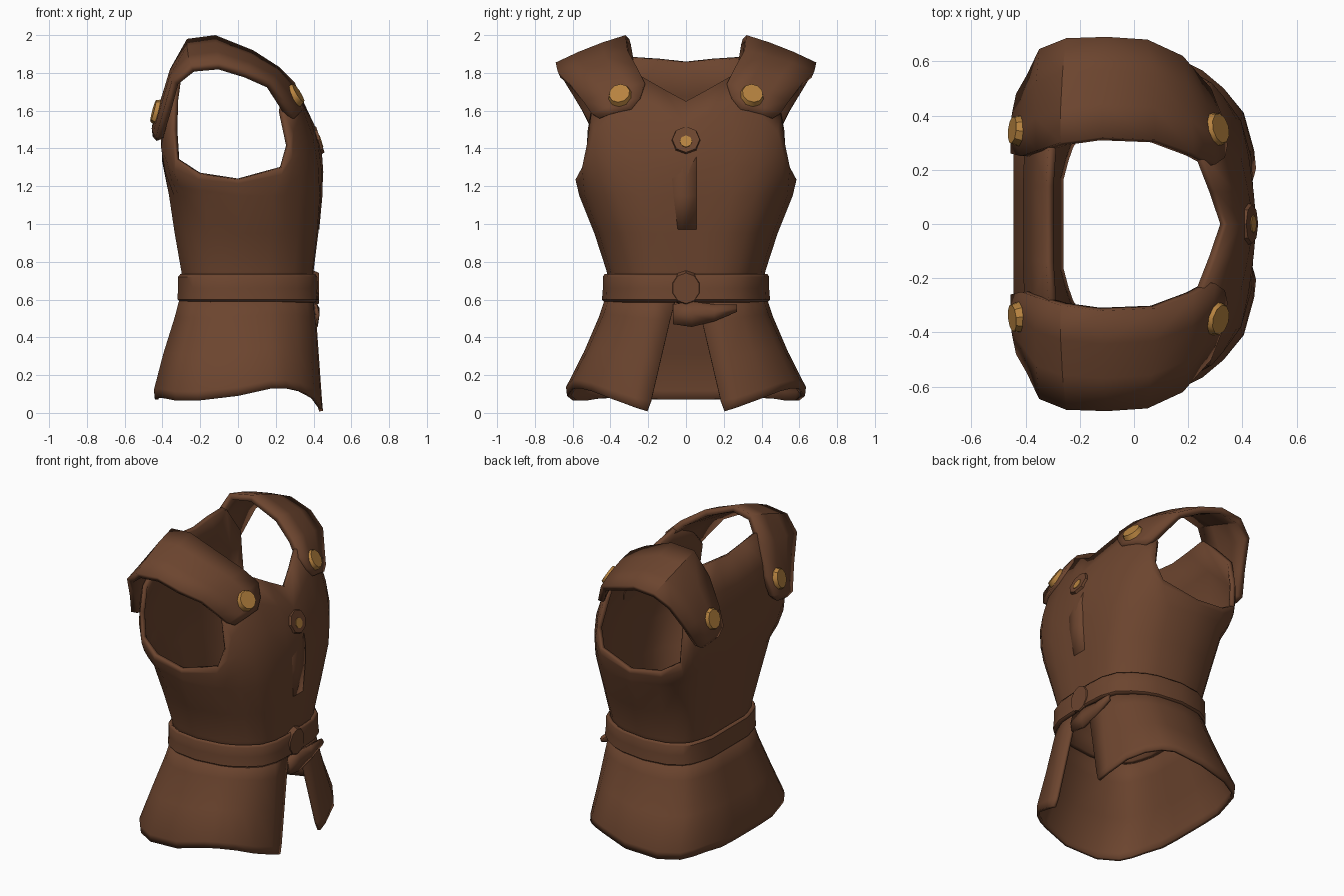
import bpy, bmesh, math
from mathutils import Vector

if "Cube" in bpy.data.objects:
    bpy.data.objects.remove(bpy.data.objects["Cube"])

def material(name, rgb):
    m = bpy.data.materials.new(name)
    m.diffuse_color = (*rgb, 1)
    m.use_nodes = True
    m.node_tree.nodes["Principled BSDF"].inputs["Base Color"].default_value = m.diffuse_color
    return m

LEATHER = material("brown leather", (0.15, 0.059, 0.028))
BRASS = material("brass", (0.47, 0.225, 0.05))

def finish(name, bm, mat, thick=0, mirror=True, merge=True, angle=35):
    me = bpy.data.meshes.new(name)
    bm.to_mesh(me)
    bm.free()
    ob = bpy.data.objects.new(name, me)
    bpy.context.collection.objects.link(ob)
    me.materials.append(mat)
    if mirror:
        m = ob.modifiers.new("mirror", 'MIRROR')
        m.use_axis = (False, True, False)
        m.use_mirror_merge = merge
    if thick:
        s = ob.modifiers.new("thickness", 'SOLIDIFY')
        s.thickness = thick
        s.offset = -1
    bpy.ops.object.select_all(action='DESELECT')
    ob.select_set(True)
    bpy.context.view_layer.objects.active = ob
    bpy.ops.object.shade_smooth_by_angle(angle=math.radians(angle))
    return ob

def grid(rows):
    """Skin a grid of points, rows by columns."""
    bm = bmesh.new()
    v = [[bm.verts.new(p) for p in r] for r in rows]
    for a, b in zip(v, v[1:]):
        for j in range(len(a) - 1):
            bm.faces.new((a[j], a[j + 1], b[j + 1], b[j]))
    return bm

def disc(name, centre, normal, radius, depth, mat, mirror=True, sides=10, stretch=1):
    """Low bevelled stud facing along a normal."""
    bm = bmesh.new()
    bmesh.ops.create_cone(bm, cap_ends=True, segments=sides, radius1=radius,
                          radius2=radius * 0.85, depth=depth)
    for v in bm.verts:
        v.co.x *= stretch
    q = Vector(normal).to_track_quat('Z', 'Y')
    for v in bm.verts:
        v.co = q @ v.co + Vector(centre)
    return finish(name, bm, mat, mirror=mirror, merge=False)

# Half outline of the body seen from above, chest (+x) round to the back (-x)
SHAPE = [(1, 0), (1, .2), (.985, .43), (.9, .65), (.74, .79), (.57, .89), (.4, .95),
         (0, 1), (-.48, .95), (-.75, .84), (-.86, .74), (-.93, .6), (-1, .41), (-1, .2), (-1, 0)]

def ring(z, xb, xf, hy):
    return [Vector((x * (xf if x > 0 else -xb), y * hy, z)) for x, y in SHAPE]

# Torso: rings up to the chest, then columns run to the neckline and armhole edge
TOP = [(.345, 0, 1.65), (.305, .12, 1.715), (.255, .25, 1.79), (.25, .42, 1.70), (.24, .50, 1.6),
       (.275, .525, 1.42), (.235, .55, 1.30), (0, .585, 1.235), (-.21, .565, 1.265),
       (-.33, .53, 1.34), (-.345, .52, 1.5), (-.345, .49, 1.66), (-.315, .29, 1.885),
       (-.325, .14, 1.875), (-.325, 0, 1.86)]
rows = [ring(.6, -.29, .39, .405), ring(.75, -.30, .40, .42), ring(.95, -.335, .425, .485),
        ring(1.15, -.365, .44, .565)]
chest = rows[-1]
for t in (.25, .5, .75, 1):
    row = []
    for a, b, s in zip(chest, TOP, SHAPE):
        p = a.lerp(Vector(b), t)
        rise = min(1, (b[2] - 1.15) / .5)
        bulge = .05 if s[0] > 0 else .065
        p.x += math.copysign(bulge * rise * math.sin(math.pi * t), s[0]) if s[0] else 0
        row.append(p)
    rows.append(row)
finish("torso", grid(rows), LEATHER, .03)

# Shoulder pads: sections of (neck edge, arm edge) running over the shoulder
PADS = [((.345, .29, 1.61), (.30, .46, 1.56)), ((.335, .245, 1.67), (.285, .50, 1.585)),
        ((.30, .22, 1.75), (.245, .545, 1.65)), ((.22, .26, 1.83), (.18, .62, 1.75)),
        ((.08, .31, 1.92), (.05, .68, 1.81)), ((-.12, .32, 2.0), (-.10, .69, 1.855)),
        ((-.27, .30, 1.98), (-.25, .685, 1.84)), ((-.36, .27, 1.82), (-.35, .645, 1.76)),
        ((-.415, .25, 1.64), (-.395, .55, 1.60)), ((-.455, .26, 1.52), (-.435, .48, 1.46)),
        ((-.45, .30, 1.47), (-.43, .43, 1.44))]
rows = []
for a, b in PADS:
    a, b = Vector(a), Vector(b)
    row = [a.lerp(b, t) for t in (0, .33, .67, 1)]
    out = Vector((a.x * 1.5, 0, .4)).normalized() * .01
    row[1] += out
    row[2] += out
    rows.append(row)
finish("shoulder_pad", grid(rows), LEATHER, .04, merge=False)

# Brass studs on the pad ends
disc("front_pad_stud", (.308, .35, 1.685), (.8, .2, .5), .066, .03, BRASS)
disc("back_pad_stud", (-.435, .345, 1.595), (-.95, .1, .25), .07, .03, BRASS, stretch=.85)

# Chest fastener and the overlapping front edge
disc("chest_boss", (.412, 0, 1.44), (.93, 0, .3), .085, .05, LEATHER, mirror=False, sides=8)
disc("chest_stud", (.432, 0, 1.435), (.93, 0, .3), .038, .022, BRASS, mirror=False, sides=8)
edge = [(.43, .97), (.447, 1.15), (.45, 1.28), (.43, 1.4)]
finish("front_overlap", grid([[(x - .012, -.1, z), (x, -.02, z), (x, .055, z)] for x, z in edge]),
       LEATHER, .02, mirror=False)

# Skirt: flares out, open at the front with two pointed flaps
HEM = [.01, .03, .08, .115, .13, .13, .09, .065, .065, .075, .08, .075, .07, .07]
levels = [(.66, -.295, .395, .41, .04), (.5, -.335, .415, .46, .085),
          (.3, -.395, .43, .54, .135), (.1, -.445, .445, .635, .185), (None, -.44, .45, .63, .205)]
rows = []
for z, xb, xf, hy, slit in levels:
    r = ring(z or 0, xb, xf, hy)[2:]
    r.insert(0, Vector((xf, slit, z or 0)))
    for p, h in zip(r, HEM):
        p.z = h if z is None else h + (z - .05) / .61 * (.66 - h)
    rows.append(r)
finish("skirt", grid(rows[::-1]), LEATHER, .02)

# Belt: a thick band with softened edges
rows = [ring(.585, -.305, .41, .43), ring(.60, -.32, .425, .445), ring(.66, -.318, .42, .44),
        ring(.72, -.318, .42, .44), ring(.735, -.305, .41, .432)]
finish("belt", grid(rows), LEATHER, .03)

# Belt knot and its loose end, lying over the front of the skirt
disc("belt_knot", (.413, 0, .66), (1, 0, 0), .095, .03, LEATHER, mirror=False, sides=10, stretch=.9)
tail = [(-.07, .47, .575), (.03, .455, .59), (.15, .485, .575), (.27, .535, .575)]
finish("belt_tail", grid([[(.418, y, hi), (.432, y, (lo + hi) / 2), (.422, y, lo)]
                          for y, lo, hi in tail]), LEATHER, .02, mirror=False)
